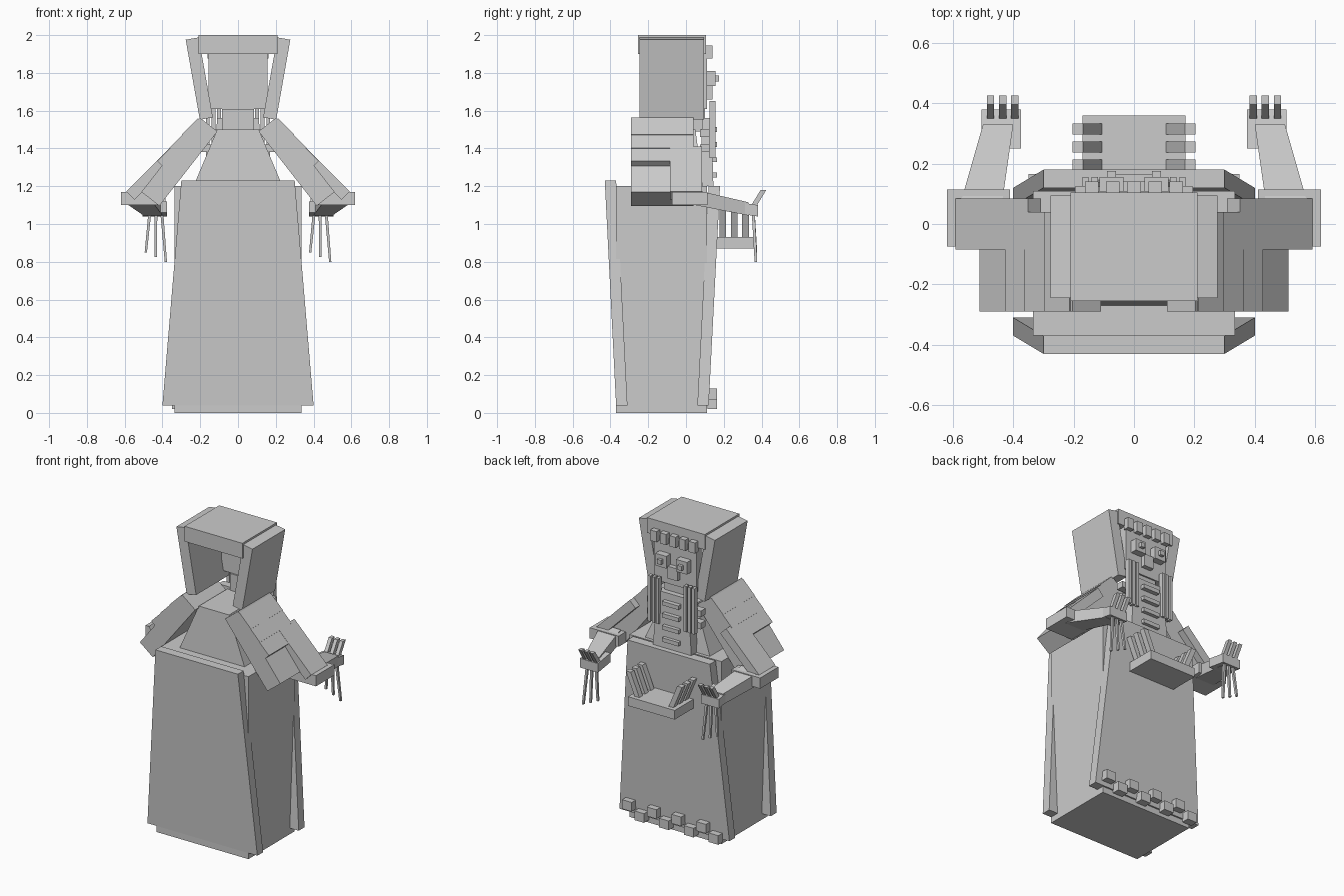
import bpy, bmesh
from math import radians
from mathutils import Matrix, Vector

default_cube = bpy.data.objects.get("Cube")
if default_cube:
    bpy.data.objects.remove(default_cube)

GREY = (.6, .6, .6, 1)
stone = bpy.data.materials.new("plain_grey")
stone.use_nodes = True
stone.diffuse_color = GREY
stone.node_tree.nodes["Principled BSDF"].inputs["Base Color"].default_value = GREY


def finish(name, bm, side):
    """Place a part on the chosen side and give it the material."""
    for vert in bm.verts:
        vert.co.x *= side
    bmesh.ops.recalc_face_normals(bm, faces=bm.faces)
    mesh = bpy.data.meshes.new(name)
    bm.to_mesh(mesh)
    bm.free()
    mesh.materials.append(stone)
    part = bpy.data.objects.new(name, mesh)
    bpy.context.collection.objects.link(part)


def block(name, centre, size, lean=0, side=1):
    """Box leaning outward by some degrees around the front-to-back axis."""
    bm = bmesh.new()
    turn = Matrix.Rotation(radians(lean), 4, "Y")
    place = Matrix.Translation(centre) @ turn @ Matrix.Diagonal((*size, 1))
    bmesh.ops.create_cube(bm, size=1, matrix=place)
    finish(name, bm, side)


def beam(name, start, end, section, end_section=None, across="Y", side=1):
    """Four-sided beam whose section lies along x and the across axis."""
    bm = bmesh.new()
    bmesh.ops.create_cube(bm, size=1)
    for vert in bm.verts:
        at_end = vert.co.z > 0
        width, depth = (end_section or section) if at_end else section
        offset = Vector((vert.co.x * width, 0, 0))
        setattr(offset, across.lower(), vert.co.y * depth)
        vert.co = Vector(end if at_end else start) + offset
    finish(name, bm, side)


# Robe: core between two flared, tilted panels
block("robe_core", (0, -.13, .6), (.67, .48, 1.2))
beam("robe_front_panel", (0, -.34, .04), (0, -.4, 1.23), (.8, .06), (.6, .06))
beam("robe_back_panel", (0, .09, .04), (0, .15, 1.2), (.8, .06), (.6, .06))

# Hem ornaments, alternating in height
for step in range(8):
    height = .1 if step % 2 else .05
    block("hem_block", (.09 * (step - 3.5), .14, height), (.07, .05, .06))

# Chest
beam("chest", (0, -.09, 1.19), (0, -.1, 1.5), (.48, .36), (.22, .3))

# Hood roof, face, neck and beard
block("hood_top", (0, -.075, 1.95), (.42, .36, .1))
block("face", (0, .08, 1.76), (.31, .06, .3))
block("neck", (0, .07, 1.55), (.17, .06, .12))
beam("beard", (0, .11, 1.2), (0, .11, 1.56), (.28, .07), (.22, .05))
block("nose", (0, .12, 1.7), (.07, .04, .08))
for step in range(-2, 3):
    block("fringe_block", (.07 * step, .12, 1.91), (.045, .04, .07))
for step in range(4):
    block("beard_bar", (0, .14, 1.5 - .08 * step), (.12, .05, .026))

# Tray
block("tray", (0, .26, .9), (.34, .2, .06))

for side in (1, -1):
    # Hood side walls
    block("hood_side", (.205, -.075, 1.77), (.07, .34, .43), 10, side)

    # Eyes, collar tabs and cheek braids
    block("eye_frame", (.075, .13, 1.77), (.08, .05, .08), side=side)
    block("pupil", (.075, .16, 1.77), (.03, .03, .03), side=side)
    for height in (1.4, 1.48):
        block("collar_tab", (.15, .1, height), (.09, .05, .04), side=side)
    for step in range(3):
        block("cheek_braid", (.1 + .03 * step, .14, 1.5), (.02, .03, .3), side=side)

    # Sleeve with overlapping steps, wide lower flap and cuff
    block("sleeve", (.31, -.125, 1.33), (.12, .33, .5), -38, side)
    for step in range(3):
        centre = (.22 + .065 * step, -.125, 1.48 - .07 * step)
        block("sleeve_step", centre, (.1, .33, .12), -45, side)
    block("sleeve_flap", (.45, 0, 1.27), (.06, .17, .34), -45, side)
    block("cuff", (.515, .02, 1.135), (.21, .19, .07), side=side)

    # Forearm and hand
    beam("forearm", (.51, .05, 1.14), (.45, .33, 1.08), (.14, .08), (.1, .07),
         across="Z", side=side)
    beam("hand", (.44, .25, 1.09), (.44, .38, 1.07), (.13, .06), across="Z", side=side)

    # Raised fingers and long hanging strands
    for step in (-1, 0, 1):
        x = .435 + .04 * step
        beam("finger", (x, .355, 1.09), (x, .41, 1.18), (.024, .03), side=side)
        spread = side * step
        tip = (.435 + .053 * spread, .37, .825 - .025 * step)
        root = (.435 + .03 * spread, .355, 1.08)
        beam("strand", tip, root, (.012, .014), (.016, .016), side=side)

    # Posts leaning outward at each end of the tray
    for step in (-1, 0, 1):
        y = .255 + .06 * step
        beam("tray_post", (.12, y, .92), (.187, y, 1.08), (.035, .036), side=side)
